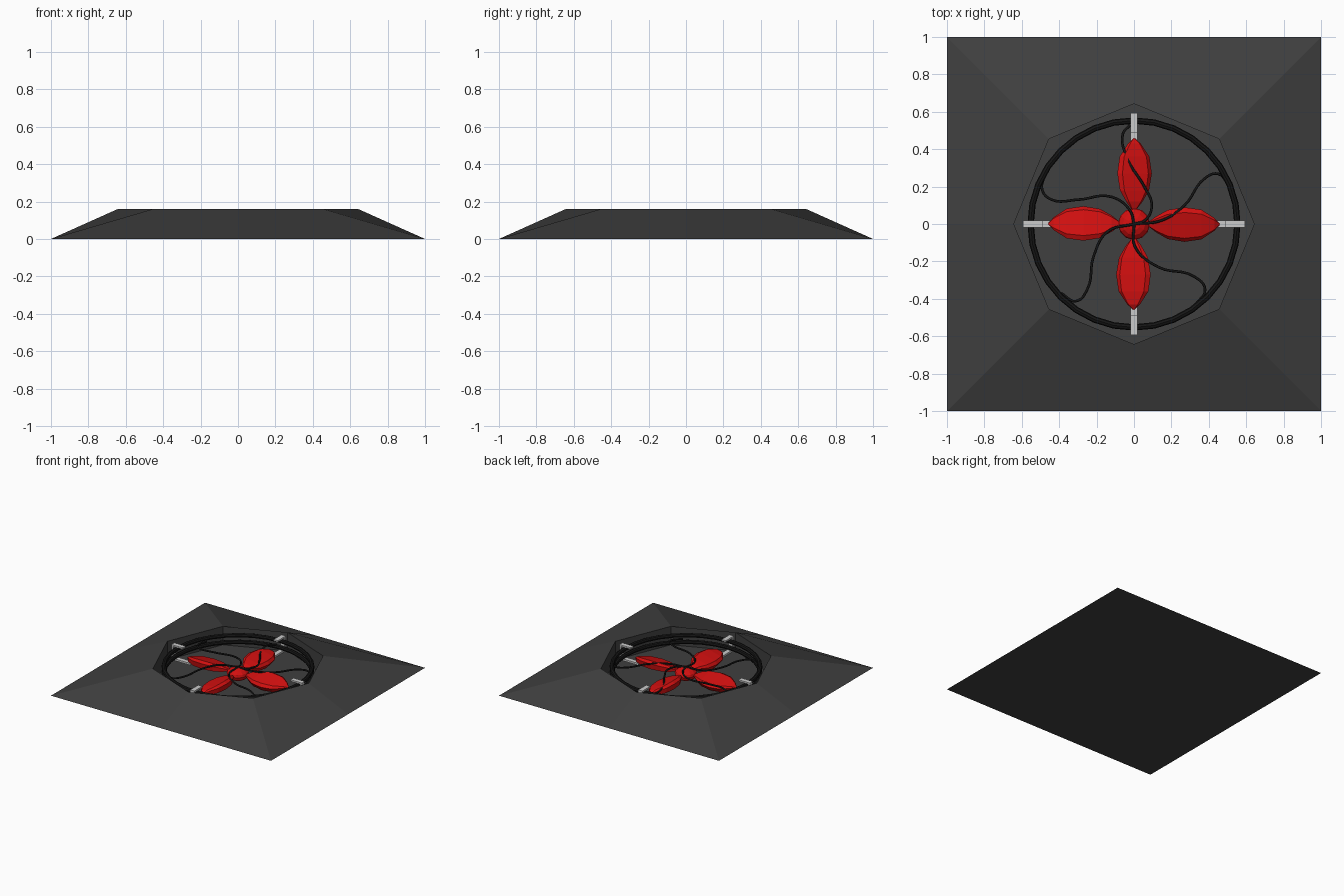
import bpy, bmesh
from math import sin, cos, pi, radians
from mathutils import Vector

if "Cube" in bpy.data.objects:
    bpy.data.objects.remove(bpy.data.objects["Cube"])


def material(name, rgb):
    m = bpy.data.materials.new(name)
    m.diffuse_color = (*rgb, 1)
    m.use_nodes = True
    m.node_tree.nodes["Principled BSDF"].inputs["Base Color"].default_value = m.diffuse_color
    return m


DARK = material("dark_housing", (0.05, 0.05, 0.05))
BLACK = material("black_rubber", (0.008, 0.008, 0.008))
RED = material("red_blade", (0.65, 0.005, 0.005))


def finish(name, bm, mat=None):
    bmesh.ops.recalc_face_normals(bm, faces=bm.faces[:])
    me = bpy.data.meshes.new(name)
    bm.to_mesh(me)
    bm.free()
    ob = bpy.data.objects.new(name, me)
    bpy.context.collection.objects.link(ob)
    if mat:
        me.materials.append(mat)
    return ob


# Housing: square foot sloping up to an octagonal rim with a recessed well
bm = bmesh.new()


def octagon(r, z):
    return [bm.verts.new((r * cos(i * pi / 4), r * sin(i * pi / 4), z)) for i in range(8)]


foot = []
for i in range(8):
    c, s = cos(i * pi / 4), sin(i * pi / 4)
    k = max(abs(c), abs(s))
    foot.append(bm.verts.new((c / k, s / k, 0)))
loops = [foot, octagon(0.643, 0.16), octagon(0.643, 0.008)]
for a, b in zip(loops, loops[1:]):
    for i in range(8):
        j = (i + 1) % 8
        bm.faces.new((a[i], a[j], b[j], b[i]))
bm.faces.new(foot[::-1])
bm.faces.new(loops[-1])
finish("housing", bm, DARK)

# Two stacked guard rings
for name, z in (("upper_ring", 0.125), ("lower_ring", 0.07)):
    bpy.ops.mesh.primitive_torus_add(major_radius=0.553, minor_radius=0.017,
                                     major_segments=32, minor_segments=8, location=(0, 0, z))
    ring = bpy.context.object
    ring.name = name
    ring.data.materials.append(BLACK)
    bpy.ops.object.shade_smooth_by_angle()

# C-shaped clips gripping the rings
PROFILE = [(0.49, 0.155), (0.593, 0.155), (0.593, 0.03), (0.42, 0.03),
           (0.42, 0.045), (0.578, 0.045), (0.578, 0.142), (0.49, 0.142)]
for n in range(4):
    bm = bmesh.new()
    face = bm.faces.new([bm.verts.new((x, -0.019, z)) for x, z in PROFILE])
    ext = bmesh.ops.extrude_face_region(bm, geom=[face])["geom"]
    bmesh.ops.translate(bm, vec=(0, 0.038, 0),
                        verts=[v for v in ext if isinstance(v, bmesh.types.BMVert)])
    clip = finish(f"ring_clip_{n + 1}", bm)
    clip.rotation_euler.z = n * pi / 2

# Faceted blades: tapered hexagonal sections tilted about their long axis
STATIONS = [(0.12, 0.045), (0.18, 0.08), (0.27, 0.095), (0.36, 0.082), (0.43, 0.035)]
for n in range(4):
    bm = bmesh.new()
    rows = []
    for x, w in STATIONS:
        t = 0.012 + 0.2 * w
        rows.append([bm.verts.new((x, y * w, z * t)) for y, z in
                     ((1, 0.4), (0.75, 1), (-0.75, 1), (-1, 0.4), (-0.8, -1), (0.8, -1))])
    for a, b in zip(rows, rows[1:]):
        for i in range(6):
            j = (i + 1) % 6
            bm.faces.new((a[i], a[j], b[j], b[i]))
    for row, x in ((rows[0], 0.06), (rows[-1], 0.462)):
        tip = bm.verts.new((x, 0, 0))
        for i in range(6):
            bm.faces.new((row[i], row[(i + 1) % 6], tip))
    blade = finish(f"blade_{n + 1}", bm, RED)
    blade.location.z = 0.075
    blade.rotation_euler = (radians(14), 0, n * pi / 2)

# Hub
bpy.ops.mesh.primitive_uv_sphere_add(segments=12, ring_count=8, radius=0.085, location=(0, 0, 0.07))
hub = bpy.context.object
hub.name = "hub"
hub.scale.z = 0.6
hub.data.materials.append(RED)

# Wires snaking from the hub out to the rings
PATHS = [
    [(0.15, 0.02), (0.27, 0.1), (0.38, 0.245), (0.45, 0.268), (0.51, 0.2)],
    [(0.06, 0.02), (0.095, 0.1), (0.055, 0.2), (-0.03, 0.34), (-0.06, 0.48), (-0.02, 0.53)],
    [(-0.02, 0.07), (-0.12, 0.145), (-0.3, 0.13), (-0.44, 0.13), (-0.49, 0.18), (-0.475, 0.27)],
    [(-0.14, -0.04), (-0.215, -0.17), (-0.25, -0.35), (-0.31, -0.412), (-0.39, -0.37)],
    [(0.005, -0.12), (0.13, -0.23), (0.32, -0.28), (0.38, -0.35), (0.33, -0.43)],
]
for n, path in enumerate(PATHS):
    cu = bpy.data.curves.new(f"wire_{n + 1}", 'CURVE')
    cu.dimensions = '3D'
    cu.bevel_depth = 0.007
    cu.bevel_resolution = 1
    cu.resolution_u = 6
    cu.use_fill_caps = True
    pts = [(0, 0)] + path
    sp = cu.splines.new('BEZIER')
    sp.bezier_points.add(len(pts) - 1)
    for i, (bp, (x, y)) in enumerate(zip(sp.bezier_points, pts)):
        bp.co = Vector((x, y, 0.12 - 0.02 * i / (len(pts) - 1)))
        bp.handle_left_type = bp.handle_right_type = 'AUTO'
    cu.materials.append(BLACK)
    bpy.context.collection.objects.link(bpy.data.objects.new(f"wire_{n + 1}", cu))
